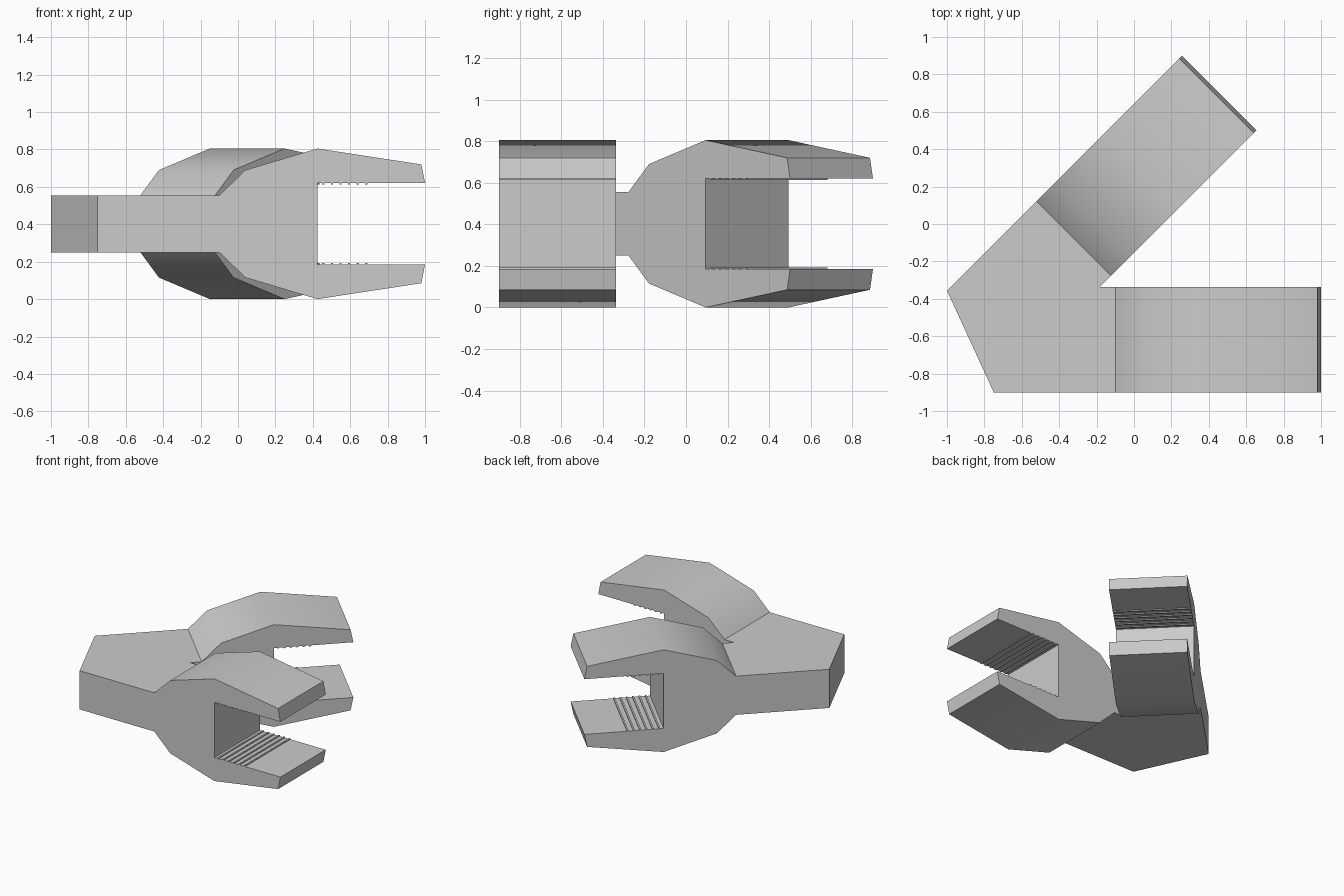
import bpy, bmesh
from mathutils import Matrix, Vector
from math import radians

cube = bpy.data.objects.get("Cube")
if cube:
    bpy.data.objects.remove(cube, do_unlink=True)

MID = 0.4025      # height of the symmetry plane
NECK = 0.1525     # half thickness of the hub
WIDTH = 0.564     # width of each fork
JAW = 0.2175      # half height of the fork opening

grey = bpy.data.materials.new("light grey")
grey.use_nodes = True
colour = (0.6, 0.6, 0.6, 1)
grey.diffuse_color = colour
grey.node_tree.nodes["Principled BSDF"].inputs["Base Color"].default_value = colour

bm = bmesh.new()


def prism(points, offset, open_edges):
    """Sweep a closed outline along offset, leaving the listed sides open."""
    a = [bm.verts.new(p) for p in points]
    b = [bm.verts.new(p + offset) for p in points]
    bm.faces.new(a)
    bm.faces.new(b[::-1])
    n = len(a)
    for i in range(n):
        if i not in open_edges:
            j = (i + 1) % n
            bm.faces.new((a[i], b[i], b[j], a[j]))


def fork(origin, angle):
    """Forked arm with grip ridges on both inner jaw faces."""
    upper = [(0, NECK), (0.14, 0.2875), (0.525, 0.4025), (1.08, 0.3175), (1.1, JAW)]
    for k in reversed(range(6)):
        d = 0.55 + k * 0.046
        upper += [(d + 0.012, JAW), (d + 0.012, JAW - 0.007),
                  (d, JAW - 0.007), (d, JAW)]
    upper.append((0.525, JAW))
    outline = upper + [(d, -h) for d, h in reversed(upper)]
    turn = Matrix.Rotation(radians(angle), 3, 'Z')
    points = [turn @ Vector((d, 0, h)) + Vector((*origin, MID)) for d, h in outline]
    across = turn @ Vector((0, WIDTH, 0))
    prism(points, across, {len(points) - 1})
    return [(p.x, p.y) for p in (points[0], points[0] + across)]


# Two forks, one straight and one at an angle
front_near, front_far = fork((-0.10, -0.90), 0)
rear_near, rear_far = fork((-0.123, -0.277), 45)

# Hub joining the forks, open where they attach
crotch = (-0.182, front_far[1])
hub = [(-1.0, -0.356), (-0.75, -0.90), front_near, front_far, crotch, rear_near, rear_far]
prism([Vector((x, y, MID - NECK)) for x, y in hub], Vector((0, 0, 2 * NECK)), {2, 5})

bmesh.ops.remove_doubles(bm, verts=bm.verts, dist=0.0005)
bmesh.ops.recalc_face_normals(bm, faces=bm.faces)

mesh = bpy.data.meshes.new("forked_connector")
bm.to_mesh(mesh)
bm.free()
mesh.materials.append(grey)
body = bpy.data.objects.new("forked_connector", mesh)
bpy.context.collection.objects.link(body)
bpy.ops.object.select_all(action='DESELECT')
body.select_set(True)
bpy.context.view_layer.objects.active = body
bpy.ops.object.shade_smooth_by_angle(angle=radians(30))
